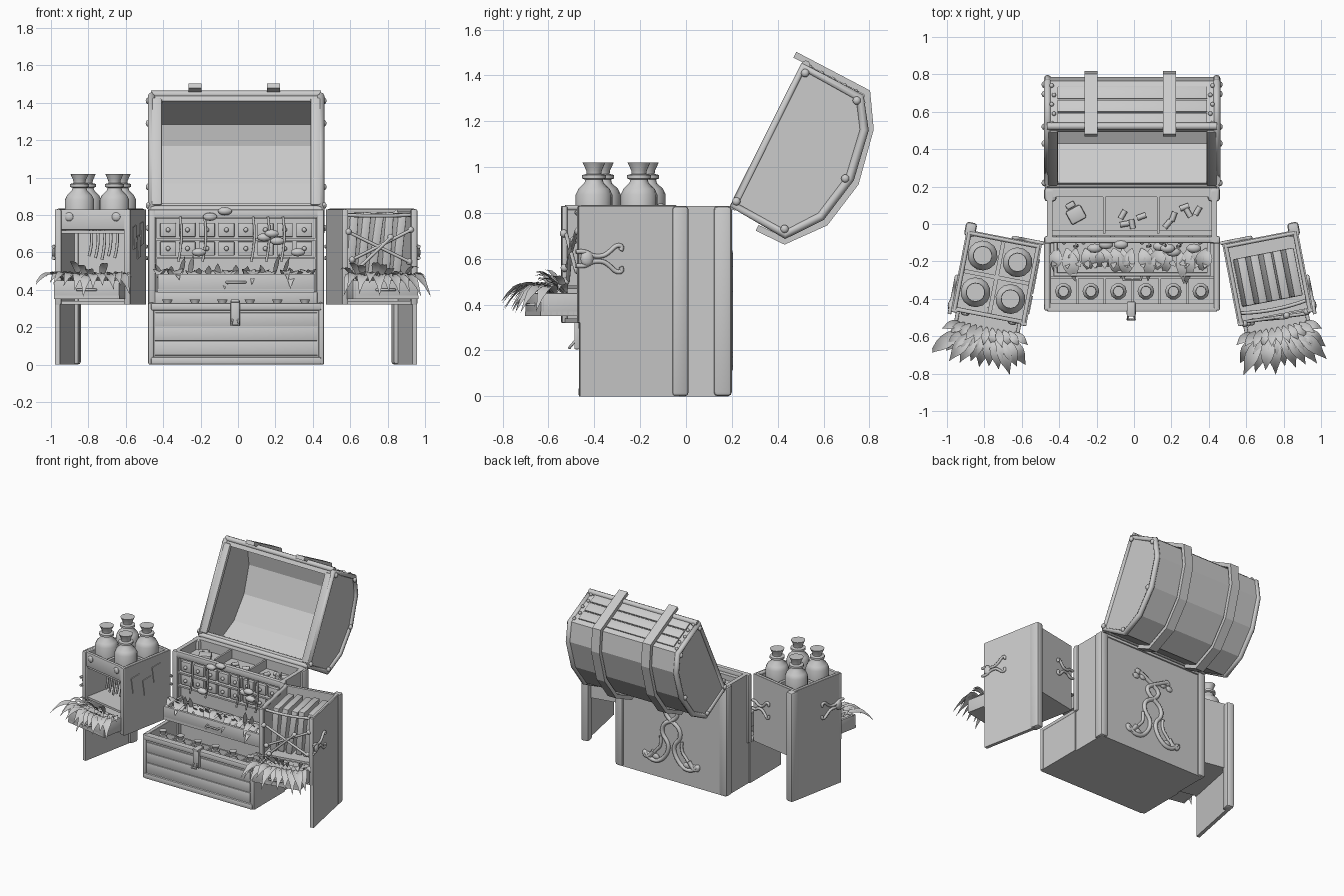
import bpy, bmesh, math, random
from math import sin, cos, pi, radians
from mathutils import Matrix, Vector

random.seed(4)
if "Cube" in bpy.data.objects:
    bpy.data.objects.remove(bpy.data.objects["Cube"])

mat = bpy.data.materials.new("plain grey")
mat.use_nodes = True
GREY = (0.6, 0.6, 0.6, 1)
mat.diffuse_color = GREY
mat.node_tree.nodes["Principled BSDF"].inputs["Base Color"].default_value = GREY

CHEST = Matrix.Translation((-0.01, 0, 0))
frame = CHEST                      # every helper places its part in this frame


def place(name, data):
    ob = bpy.data.objects.new(name, data)
    bpy.context.collection.objects.link(ob)
    data.materials.append(mat)
    ob.matrix_world = frame
    return ob


def finish(name, bm, smooth=False, normals=True):
    if normals:
        bmesh.ops.recalc_face_normals(bm, faces=bm.faces)
    me = bpy.data.meshes.new(name)
    bm.to_mesh(me)
    bm.free()
    ob = place(name, me)
    if smooth:
        me.shade_smooth()
        me.set_sharp_from_angle(angle=radians(40))
    return ob


def box(name, centre, size, bevel=0.0, turn=None):
    bm = bmesh.new()
    m = Matrix.Translation(centre) @ (turn or Matrix()) @ Matrix.Diagonal((*size, 1))
    bmesh.ops.create_cube(bm, size=1, matrix=m)
    if bevel:
        bmesh.ops.bevel(bm, geom=bm.edges[:], offset=bevel, segments=2, profile=0.5, affect='EDGES')
    return finish(name, bm, bevel > 0)


def lathe(name, profile, loc, scale=1.0, sides=14):
    bm = bmesh.new()
    rings = []
    for r, z in profile:
        rings.append([bm.verts.new(Vector(loc) + scale * Vector((r * cos(2 * pi * i / sides), r * sin(2 * pi * i / sides), z)))
                      for i in range(sides)])
    for a, b in zip(rings, rings[1:]):
        for i in range(sides):
            j = (i + 1) % sides
            bm.faces.new((a[i], a[j], b[j], b[i]))
    bm.faces.new(rings[0])
    bm.faces.new(rings[-1])
    return finish(name, bm, True)


def tube(name, pts, r, smooth=False, closed=False):
    cu = bpy.data.curves.new(name, 'CURVE')
    cu.dimensions = '3D'
    cu.bevel_depth, cu.bevel_resolution, cu.use_fill_caps = r, 2, True
    sp = cu.splines.new('NURBS' if smooth else 'POLY')
    sp.points.add(len(pts) - 1)
    for p, q in zip(sp.points, pts):
        p.co = (*q, 1)
    sp.use_cyclic_u = closed
    if smooth:
        sp.use_endpoint_u, sp.order_u, sp.resolution_u = True, 3, 5
    return place(name, cu)


def ball(name, loc, size):
    bm = bmesh.new()
    m = Matrix.Translation(loc) @ Matrix.Diagonal((*size, 1))
    bmesh.ops.create_uvsphere(bm, u_segments=10, v_segments=6, radius=1, matrix=m)
    return finish(name, bm, True)


def leaf(bm, base, angle, length, width, lift, droop, steps=6):
    out, side = Vector((cos(angle), sin(angle), 0)), Vector((-sin(angle), cos(angle), 0))
    rows = []
    for k in range(steps + 1):
        t = k / steps
        mid = Vector(base) + out * length * t + Vector((0, 0, lift * t - droop * t * t))
        w = width * (0.12 + sin(pi * t ** 0.9)) * (1 - t ** 6)
        edge = Vector((0, 0, 0.3 * w))
        rows.append([bm.verts.new(p) for p in (mid - side * w + edge, mid, mid + side * w + edge)])
    for a, b in zip(rows, rows[1:]):
        for i in range(2):
            bm.faces.new((a[i], a[i + 1], b[i + 1], b[i]))


def handle(name, y, z):
    tube(name, [(-0.05, y, z), (-0.045, y - 0.02, z), (0.045, y - 0.02, z), (0.05, y, z)], 0.007)


def open_tray(name, x, y0, y1, z0, z1, t=0.02):
    mid, depth, h = (y0 + y1) / 2, y1 - y0, z1 - z0
    box(name + "_floor", (0, mid, z0 + t / 2), (2 * x, depth, t))
    box(name + "_front", (0, y0 + t / 2, (z0 + z1) / 2), (2 * x, t, h), 0.005)
    for s in (-1, 1):
        box(name + "_side", (s * (x - t / 2), mid, (z0 + z1) / 2), (t, depth, h), 0.004)


BOTTLE = [(.07, 0), (.08, .02), (.08, .18), (.068, .205), (.042, .23), (.038, .245), (.052, .25),
          (.052, .265), (.032, .27), (.034, .285), (.05, .32)]

# Main cabinet shell
for s in (-1, 1):
    box("cabinet_side", (s * .44, .04, .415), (.03, .27, .83))
    box("back_corner_post", (s * .437, .16, .415), (.066, .08, .83), .018)
    box("front_corner_post", (s * .45, -.085, .57), (.04, .04, .52), .01)
    box("lower_chest_side", (s * .45, -.27, .165), (.03, .36, .33))
    box("lower_front_post", (s * .455, -.445, .165), (.03, .035, .33), .008)
    tube("lower_chest_rim", [(s * .452, -.45, .318), (s * .452, -.1, .318)], .018)
box("cabinet_back", (0, .165, .415), (.85, .04, .83))
box("cabinet_floor", (0, -.135, .015), (.91, .64, .03))
box("drawer_backing", (0, -.05, .41), (.87, .03, .78))
box("cabinet_lower_rail", (0, -.085, .355), (.87, .04, .07), .005)
box("cabinet_top_rail", (0, -.085, .805), (.9, .035, .05), .01)
box("back_top_rail", (0, .175, .815), (.86, .04, .03), .008)

# Upper compartments and their contents
box("compartment_floor", (0, .05, .75), (.87, .2, .02))
for x in (-.15, .14):
    box("compartment_divider", (x, .05, .79), (.014, .2, .07))
for x, y, a in [(-.05, .05, 60), (-.04, .0, 10), (.0, .0, 100), (.05, .04, 20),
                (.19, .0, 50), (.22, .04, 70), (.3, .06, 120), (.35, .07, 60), (.28, .09, 20)]:
    d = Vector((cos(radians(a)), sin(radians(a)), 0)) * .025
    p = Vector((x, y, .775))
    tube("capsule", [p - d, p + d], .015)
box("small_pouch", (-.3, .05, .775), (.09, .08, .03), .01, Matrix.Rotation(.5, 4, 'Z'))
box("pouch_neck", (-.33, .1, .775), (.05, .03, .025), .006, Matrix.Rotation(.5, 4, 'Z'))

# Rows of little drawers with knobs
for z in (.62, .72):
    box("drawer_shelf", (0, -.08, z - .05), (.86, .04, .012))
    for i in range(8):
        x = (i - 3.5) * .104
        box("little_drawer", (x, -.075, z), (.085, .03, .075), .004)
        ball("little_knob", (x, -.097, z), (.013, .013, .013))

# Pull-out herb tray
open_tray("herb_tray", .42, -.28, -.07, .385, .485)
box("herb_bed", (0, -.17, .45), (.8, .18, .02))
handle("herb_tray_handle", -.28, .44)
bm = bmesh.new()
for i in range(17):
    x = -.4 + i * .05
    leaf(bm, (x, -.13, .47), -pi / 2 + random.uniform(-.3, .3), random.uniform(.12, .2),
         random.uniform(.025, .045), .14, .14 + random.uniform(0, .08))
    leaf(bm, (x, -.19, .46), random.uniform(-2.4, -.7), .05, .014, random.uniform(.06, .16), .02)
finish("tray_leaves", bm, True, False)
for x, y, z in [(-.14, -.11, .79), (-.06, -.11, .82), (.19, -.13, .7), (.15, -.12, .68),
                (.22, -.15, .66), (.33, -.13, .6), (-.2, -.13, .6)]:
    ball("hanging_bulb", (x, y, z), (.04, .025, .022))
for x in (-.3, -.17, .09, .17, .25):
    tube("hanging_stem", [(x, -.11, .79), (x + .02, -.12, .68), (x - .01, -.12, .55)], .007, True)

# Lower chest front with planks, latch and bottle cells
box("lower_front", (0, -.44, .165), (.91, .03, .33))
for i in range(3):
    box("front_plank", (0, -.457, .085 + i * .078), (.87, .01, .072), .003)
for z in (.02, .31):
    box("front_rail", (0, -.455, z), (.91, .028, .04), .008)
box("latch_plate", (-.005, -.475, .275), (.05, .025, .14), .006)
box("latch_top", (-.005, -.455, .34), (.045, .08, .016), .004)
tube("latch_ring", [(-.02, -.485, .24), (-.025, -.51, .21), (.015, -.51, .21), (.01, -.485, .24)], .006)
box("cell_back", (0, -.285, .19), (.87, .014, .2))
box("cell_floor", (0, -.27, .16), (.87, .33, .016))
for i in range(6):
    x = (i - 2.5) * .147
    if i:
        box("cell_divider", (x - .073, -.36, .23), (.012, .14, .13))
    lathe("small_bottle", BOTTLE, (x, -.36, .168), .56, 10)

# Open lid: faceted shell, rim, ribs, rivets, planks and straps
LID = [(.2, .83), (.51, 1.445), (.765, 1.31), (.785, 1.165), (.72, .95), (.59, .78), (.43, .7)]
STRAP = [(.475, 1.49), (.79, 1.325), (.805, 1.165), (.74, .93), (.608, .757), (.43, .677), (.31, .735)]


def sheet(name, path, x0, x1, thickness, ends=False):
    bm = bmesh.new()
    a, b = [[bm.verts.new((x, y, z)) for y, z in path] for x in (x0, x1)]
    n = len(path)
    for i in range(1 if ends else 0, n if ends else n - 1):
        j = (i + 1) % n
        bm.faces.new((a[i], a[j], b[j], b[i]))
    if ends:
        bm.faces.new(a)
        bm.faces.new(b)
    ob = finish(name, bm)
    mod = ob.modifiers.new("thickness", 'SOLIDIFY')
    mod.thickness, mod.offset, mod.use_even_offset = thickness, (-1 if ends else 0), True
    return ob


sheet("lid_shell", LID, -.455, .455, .04, True)
for x in (-.22, .2):
    sheet("lid_strap", STRAP, x - .035, x + .035, .028)
for s in (-1, 1):
    tube("lid_end_rib", [(s * .452, y * .97 + .016, z * .98 + .02) for y, z in LID], .02, closed=True)
    for y, z in [(.52, 1.41), (.745, 1.29), (.695, .95), (.43, .73), (.22, .85)]:
        ball("lid_rivet", (s * .47, y, z), (.014, .018, .018))
    for k in range(5):
        ball("roof_rivet", (s * (.43 - .012 * (k % 2)), .54 + .05 * k, 1.435 - .0265 * k), (.012, .012, .012))
    box("lid_inner_stile", (s * .425, .36, 1.135), (.055, .03, .64), .008, Matrix.Rotation(radians(-26.7), 4, 'X'))
for y, z in (LID[0], LID[1]):
    tube("lid_mouth_rail", [(-.455, y + .012, z), (.455, y + .012, z)], .02)
slope = Matrix.Rotation(radians(-27.9), 4, 'X')
for k in range(3):
    box("roof_plank", (0, .56 + .07 * k, 1.421 - .037 * k), (.8, .072, .014), .003, slope)

# Scrollwork on the back
for s in (-1, 1):
    vine = [(.15, .19), (.17, .15), (.22, .13), (.23, .18), (.18, .12), (.1, .12), (.03, .2), (.02, .28),
            (.08, .34), (.07, .42), (-.03, .47), (-.06, .53), (.02, .58), (.12, .63)]
    tube("back_vine", [(s * x, .19, z) for x, z in vine], .015, True)
    tube("back_tendril", [(s * x, .19, z) for x, z in [(.19, .12), (.13, .2), (.08, .25), (.09, .32)]], .011, True)
    for x, z in [(.2, .15), (.13, .15), (.13, .63), (.09, .6), (.15, .59)]:
        ball("vine_leaf", (s * x, .188, z), (.03, .012, .022))

# Two swung-out side wings
for s in (-1, 1):
    frame = Matrix.Translation((-.01 + s * .725, -.285, 0)) @ Matrix.Rotation(s * radians(11), 4, 'Z')
    box("wing_outer_panel", (s * .192, 0, .415), (.026, .44, .83))
    box("wing_outer_post", (s * .185, .225, .415), (.06, .075, .83), .016)
    box("wing_inner_panel", (-s * .193, 0, .575), (.024, .44, .51))
    box("wing_back", (0, .207, .575), (.38, .026, .51))
    box("wing_floor", (0, 0, .33), (.38, .43, .02))
    box("wing_shelf", (0, 0, .475), (.38, .41, .016))
    for x in (-.188, .188):
        box("wing_front_stile", (x, -.215, .575), (.034, .025, .51), .006)
        tube("wing_top_rim", [(x, -.21, .822), (x, .21, .822)], .012)
    tube("wing_top_back_rim", [(-.19, .205, .822), (.19, .205, .822)], .012)

    # Drawer with a spray of leaves
    open_tray("wing_drawer", .178, -.39, -.02, .35, .45)
    box("drawer_herb_bed", (0, -.29, .425), (.32, .16, .02))
    handle("wing_drawer_handle", -.39, .4)
    bm = bmesh.new()
    for i in range(11):
        f = i / 5 - 1
        leaf(bm, (f * .13, -.31, .44), -pi / 2 + f * .75, random.uniform(.15, .22), .034,
             .2, .2 + random.uniform(0, .08))
        leaf(bm, (f * .15, -.27, .45), -pi / 2 + f, .1, .02, random.uniform(.12, .22), .12)
    finish("drawer_leaves", bm, True, False)

    # Scrolled metal hinges on the outer panel and at the back
    for k in (-1, 1):
        hook = [(-.24, .03), (-.2, .035), (-.17, .012), (-.12, .01), (-.09, .03), (-.06, .06), (-.03, .055), (-.04, .035)]
        tube("side_hinge_scroll", [(s * .21, y, .6 + k * z) for y, z in hook], .01, True)
        tube("back_hinge_scroll", [(-s * (.02 - y * .8), .226, .6 + k * z) for y, z in hook], .01, True)
    ball("hinge_boss", (s * .212, -.19, .6), (.016, .03, .035))

    if s < 0:
        # Bottle crate wing
        box("crate_floor", (0, 0, .71), (.38, .41, .016))
        box("crate_front", (0, -.208, .775), (.38, .024, .11), .006)
        box("crate_divider", (0, 0, .77), (.022, .41, .09))
        box("crate_cross_divider", (0, 0, .77), (.38, .022, .09))
        for x in (-.095, .095):
            for y in (-.1, .1):
                lathe("potion_bottle", BOTTLE, (x, y, .7))
            ball("crate_rivet", (x * 1.35, -.222, .79), (.024, .012, .024))
        for i in range(5):
            x = -.02 + i * .035
            tube("hanging_herb", [(x, -.16, .72), (x + .012, -.17, .65), (x - .01, -.17, .58 - .01 * (i % 3))], .008, True)
        for y, z in [(-.11, .68), (.0, .63), (.09, .7)]:
            box("pinned_note", (.207, y, z), (.006, .08, .12), 0, Matrix.Rotation(.15, 4, 'X'))
    else:
        # Book wing with crossed rods
        for i in range(5):
            lean = Matrix.Rotation(radians(4 + 2 * (i % 3)), 4, 'Y')
            box("book", (-.13 + i * .064, .0, .645 + .006 * (i % 2)), (.046, .26, .33), .006, lean)
        tube("book_strap", [(-.18, -.16, .8), (0, -.19, .79), (.18, -.16, .8)], .01, True)
        for a, b in [((-.17, .71), (.16, .55)), ((-.15, .56), (.17, .72)), ((-.13, .5), (.06, .68))]:
            tube("crossed_rod", [(a[0], -.21, a[1]), (b[0], -.23, b[1])], .009)
            for x, z in (a, b):
                ball("rod_tip", (x, -.22, z), (.018, .018, .018))
frame = CHEST
